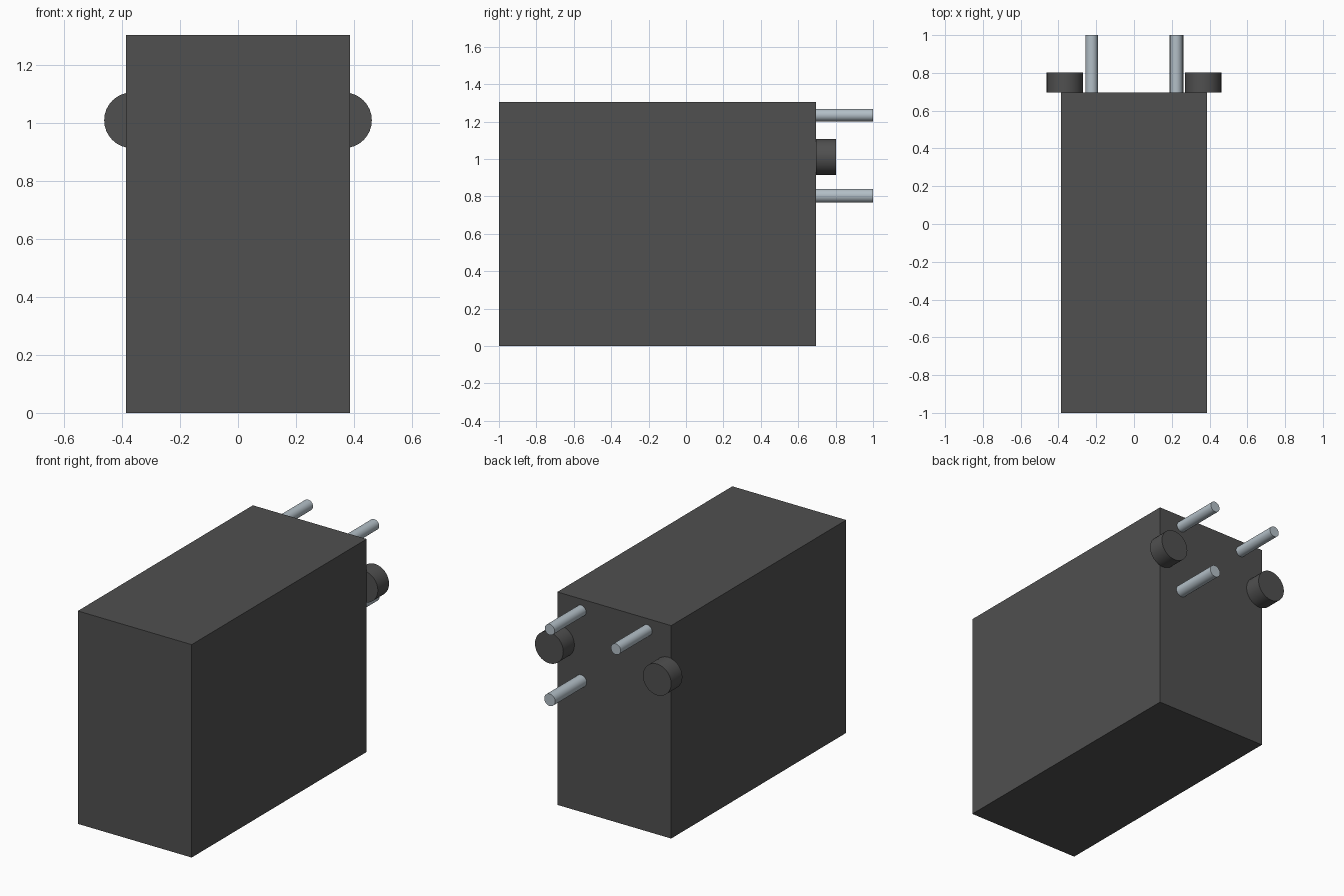
import bpy
import math

default = bpy.data.objects.get("Cube")
if default:
    bpy.data.objects.remove(default, do_unlink=True)


def make_material(name, colour):
    mat = bpy.data.materials.new(name)
    mat.use_nodes = True
    mat.diffuse_color = colour
    mat.node_tree.nodes["Principled BSDF"].inputs["Base Color"].default_value = colour
    return mat


dark_grey = make_material("dark grey plastic", (0.08, 0.08, 0.08, 1))
steel = make_material("pale steel", (0.45, 0.52, 0.57, 1))

FRONT, BACK, HEIGHT, HALF_WIDTH = -1.0, 0.695, 1.305, 0.386


def rod(name, x, z, radius, end, mat):
    """Cylinder standing out of the back face up to y = end."""
    length = end - BACK
    bpy.ops.mesh.primitive_cylinder_add(
        vertices=32, radius=radius, depth=length,
        location=(x, BACK + length / 2, z), rotation=(math.pi / 2, 0, 0))
    obj = bpy.context.object
    obj.name = name
    obj.data.materials.append(mat)
    bpy.ops.object.shade_smooth_by_angle(angle=math.radians(40))


# Box body
bpy.ops.mesh.primitive_cube_add(size=1, location=(0, (FRONT + BACK) / 2, HEIGHT / 2))
body = bpy.context.object
body.name = "body"
body.scale = (2 * HALF_WIDTH, BACK - FRONT, HEIGHT)
bpy.ops.object.transform_apply(location=False, rotation=False, scale=True)
body.data.materials.append(dark_grey)

# Round knobs and upper pins, one pair on each side
for side, sign in (("left", 1), ("right", -1)):
    rod(side + "_knob", sign * 0.366, 1.01, 0.096, 0.803, dark_grey)
    rod(side + "_upper_pin", sign * 0.224, 1.234, 0.033, 1.0, steel)

# Single thicker lower pin
rod("left_lower_pin", 0.224, 0.803, 0.037, 1.0, steel)
